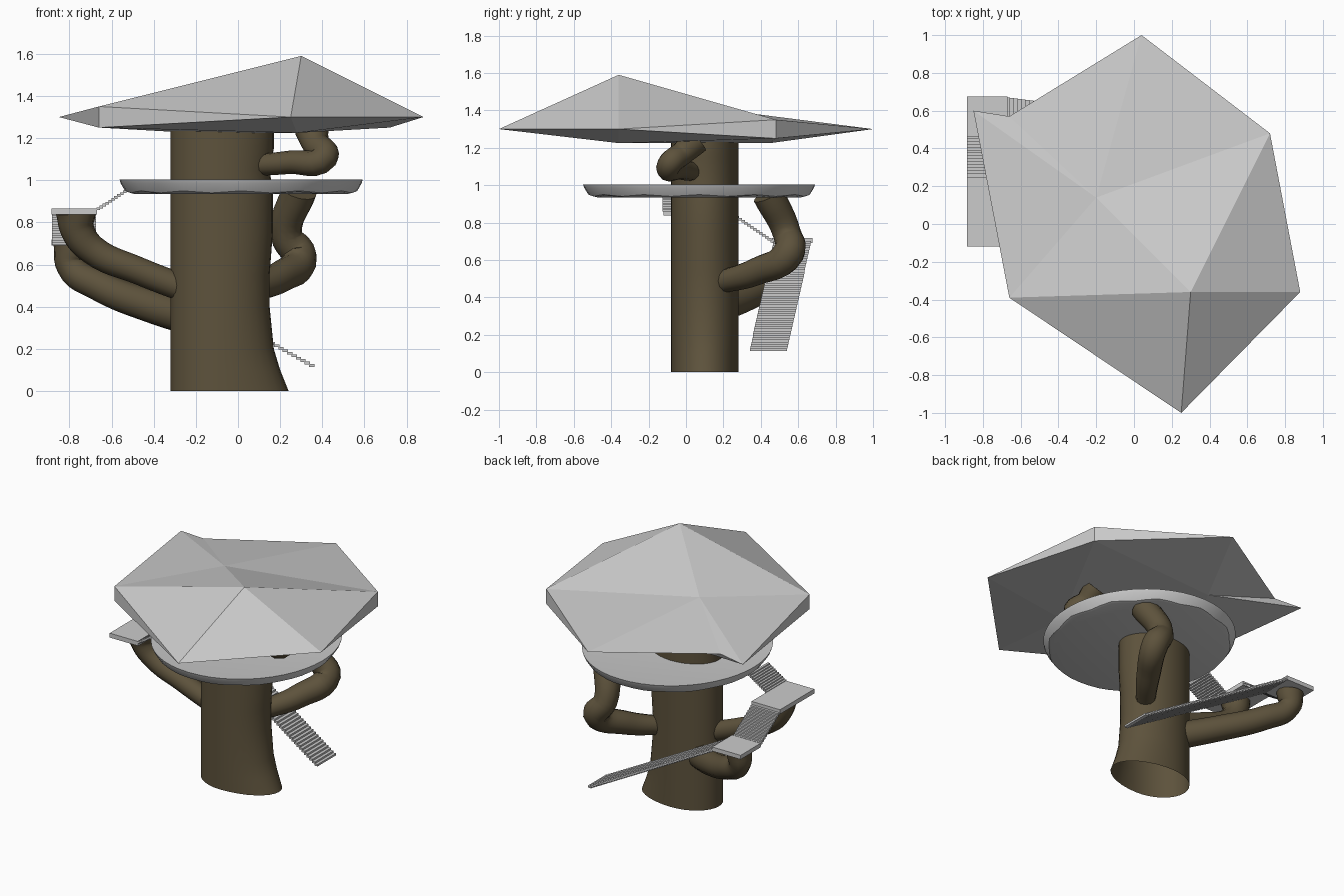
import bpy, math
from mathutils import Vector

if "Cube" in bpy.data.objects:
    bpy.data.objects.remove(bpy.data.objects["Cube"])

bark = bpy.data.materials.new("bark")
bark.diffuse_color = (0.11, 0.085, 0.045, 1)
bark.use_nodes = True
bark.node_tree.nodes["Principled BSDF"].inputs["Base Color"].default_value = bark.diffuse_color


def mesh_object(name, verts, faces, mat=None, smooth=None):
    me = bpy.data.meshes.new(name)
    me.from_pydata(verts, [], faces)
    ob = bpy.data.objects.new(name, me)
    bpy.context.collection.objects.link(ob)
    if mat:
        me.materials.append(mat)
    bpy.ops.object.select_all(action='DESELECT')
    ob.select_set(True)
    bpy.context.view_layer.objects.active = ob
    bpy.ops.object.mode_set(mode='EDIT')
    bpy.ops.mesh.select_all(action='SELECT')
    bpy.ops.mesh.normals_make_consistent(inside=False)
    bpy.ops.object.mode_set(mode='OBJECT')
    if smooth:
        bpy.ops.object.shade_smooth_by_angle(angle=math.radians(smooth))
    return ob


def ring_faces(rings, n):
    return [(r * n + i, r * n + (i + 1) % n, (r + 1) * n + (i + 1) % n, (r + 1) * n + i)
            for r in range(rings - 1) for i in range(n)]


# Trunk: open tube, straight on the left, flaring to a root on the right
N = 32
trunk_profile = [(0, .24), (.1, .2), (.2, .17), (.4, .15), (.55, .15),
                 (.75, .165), (.95, .165), (1.05, .15), (1.15, .17), (1.24, .17)]
verts = []
for z, right in trunk_profile:
    for i in range(N):
        a = 2 * math.pi * i / N
        c = math.cos(a)
        rx = right + .08 if c > 0 else .24
        verts.append((-.08 + rx * c, .10 + .18 * math.sin(a), z))
mesh_object("trunk", verts, ring_faces(len(trunk_profile), N), bark, 50)


# Branches: bent tapering tubes (x, y, z, radius)
def branch(name, pts):
    cu = bpy.data.curves.new(name, 'CURVE')
    cu.dimensions = '3D'
    cu.bevel_depth = 1
    cu.bevel_resolution = 4
    cu.resolution_u = 6
    cu.use_fill_caps = True
    sp = cu.splines.new('BEZIER')
    sp.bezier_points.add(len(pts) - 1)
    for bp, (x, y, z, r) in zip(sp.bezier_points, pts):
        bp.co = (x, y, z)
        bp.radius = r
        bp.handle_left_type = bp.handle_right_type = 'AUTO'
    ob = bpy.data.objects.new(name, cu)
    bpy.context.collection.objects.link(ob)
    cu.materials.append(bark)
    bpy.ops.object.select_all(action='DESELECT')
    ob.select_set(True)
    bpy.context.view_layer.objects.active = ob
    bpy.ops.object.convert(target='MESH')
    bpy.ops.object.shade_smooth_by_angle(angle=math.radians(50))


branch("back_branch", [(.06, .18, .48, .06), (.2, .38, .54, .075), (.29, .55, .64, .085),
                       (.23, .54, .74, .075), (.29, .44, .95, .085)])
branch("roof_branch", [(.06, .06, 1.07, .05), (.24, -.03, 1.085, .055), (.41, -.09, 1.11, .065),
                       (.37, -.02, 1.17, .065), (.35, .05, 1.24, .08)])
branch("upper_landing_branch", [(-.24, .08, .48, .065), (-.47, .08, .57, .065),
                                (-.69, .08, .67, .07), (-.76, .07, .76, .08),
                                (-.77, .06, .85, .095)])
branch("lower_landing_branch", [(-.2, .15, .34, .085), (-.42, .32, .405, .08),
                                (-.66, .48, .5, .075), (-.79, .55, .59, .07),
                                (-.79, .56, .69, .085)])

# Round platform with a wavy bevelled underside edge
P = 48
verts = []
for z, s in ((1.0, .97), (1.003, 1), (.985, .99), (.945, .945), (.94, .92)):
    for i in range(P):
        a = 2 * math.pi * i / P
        wave = .006 * math.cos(12 * a) if z < .95 else 0
        verts.append((.015 + (.577 * s + wave) * math.cos(a),
                      .07 + (.62 * s + wave) * math.sin(a), z + wave * .8))
faces = ring_faces(5, P) + [tuple(range(P)), tuple(range(4 * P, 5 * P))]
mesh_object("platform", verts, faces, None, 25)


# Boxes gathered into one object per landing or flight
def boxes(name, items):
    verts, faces = [], []
    for c, along, side, h in items:
        b = len(verts)
        for k in (-1, 1):
            for s, t in ((-1, -1), (1, -1), (1, 1), (-1, 1)):
                verts.append(c + along * s + side * t + Vector((0, 0, h * k)))
        faces += [tuple(b + j for j in f) for f in
                  ((3, 2, 1, 0), (4, 5, 6, 7), (0, 1, 5, 4), (1, 2, 6, 5), (2, 3, 7, 6), (3, 0, 4, 7))]
    mesh_object(name, verts, faces)


def landing(name, x0, x1, y0, y1, z0, z1):
    cx, cy, hx, hy = (x0 + x1) / 2, (y0 + y1) / 2, (x1 - x0) / 2, (y1 - y0) / 2
    h = (z1 - z0) / 2
    X, Y = Vector((1, 0, 0)), Vector((0, 1, 0))
    boxes(name, [(Vector((cx, cy, z0 + h)), X * hx, Y * hy, h)])


def flight(name, start, end, width, steps):
    start, end = Vector(start), Vector(end)
    d = end - start
    flat = Vector((d.x, d.y, 0))
    axis = Vector((1, 0, 0)) if abs(d.x) > abs(d.y) else Vector((0, 1, 0))
    across = Vector((axis.y, axis.x, 0))
    half = axis * (flat.length / steps * .6)
    boxes(name, [(start + d * ((i + .5) / steps), half, across * (width / 2), .0065)
                 for i in range(steps)])


landing("upper_landing", -.885, -.67, -.12, .25, .837, .867)
landing("lower_landing", -.885, -.67, .46, .675, .69, .718)
flight("upper_stairs", (-.67, -.02, .86), (-.53, -.02, .95), .21, 10)
flight("middle_stairs", (-.778, .25, .845), (-.778, .47, .695), .21, 14)
flight("lower_stairs", (-.68, .57, .70), (.36, .44, .115), .2, 50)

# Faceted roof: sharp tips, two blunt corners, off-centre peak
roof = [(.04, 1, 1.3), (.72, .48, 1.35), (.88, -.36, 1.3), (.25, -1, 1.3),
        (-.66, -.39, 1.35), (-.85, .6, 1.3), (-.66, .57, 1.31),
        (.3, -.36, 1.59), (-.2, .14, 1.41),
        (.72, .48, 1.25), (-.66, -.39, 1.25), (.28, -.36, 1.225), (-.22, .45, 1.225)]
faces = [(7, 2, 1), (7, 3, 2), (7, 4, 3), (7, 8, 4), (7, 1, 8),
         (8, 1, 0), (8, 0, 6), (8, 6, 5), (8, 5, 4),
         (0, 1, 9), (1, 2, 9), (3, 4, 10), (4, 5, 10),
         (11, 9, 2), (11, 2, 3), (11, 3, 10), (11, 10, 12), (11, 12, 9),
         (12, 0, 9), (12, 6, 0), (12, 5, 6), (12, 10, 5)]
mesh_object("roof", roof, faces)
